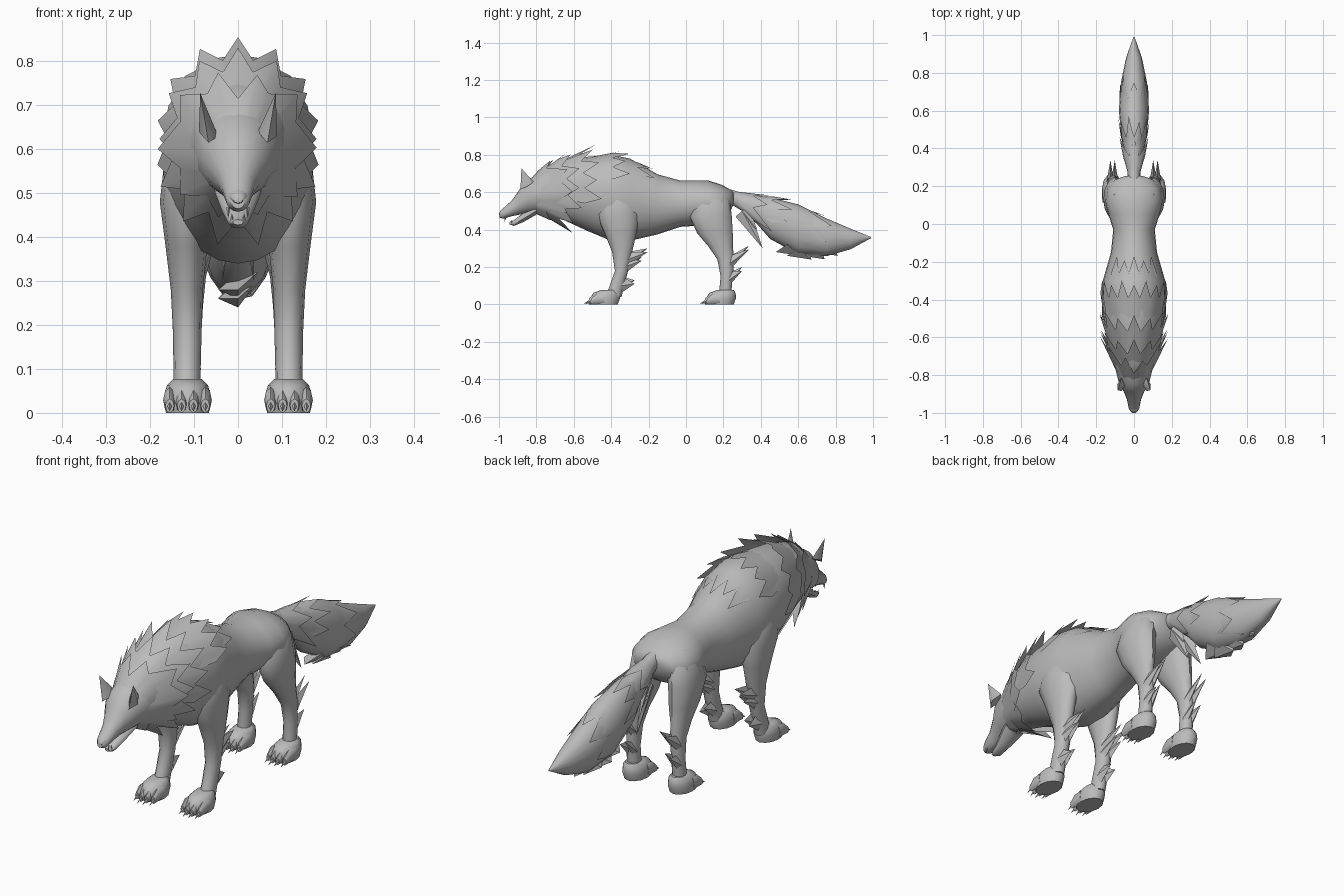
import bpy, bmesh, math
from mathutils import Vector

cube = bpy.data.objects.get("Cube")
if cube:
    bpy.data.objects.remove(cube)

fur = bpy.data.materials.new("grey_fur")
fur.use_nodes = True
fur.diffuse_color = (0.5, 0.5, 0.5, 1)
fur.node_tree.nodes["Principled BSDF"].inputs["Base Color"].default_value = fur.diffuse_color


def build(name, parts, angle=50):
    """Turn (points, faces) pieces into one smooth-shaded object."""
    bm = bmesh.new()
    for points, faces in parts:
        verts = [bm.verts.new(p) for p in points]
        for f in faces:
            bm.faces.new([verts[i] for i in f])
    bmesh.ops.recalc_face_normals(bm, faces=bm.faces)
    mesh = bpy.data.meshes.new(name)
    bm.to_mesh(mesh)
    bm.free()
    mesh.materials.append(fur)
    obj = bpy.data.objects.new(name, mesh)
    bpy.context.collection.objects.link(obj)
    bpy.ops.object.select_all(action='DESELECT')
    obj.select_set(True)
    bpy.context.view_layer.objects.active = obj
    bpy.ops.object.shade_smooth_by_angle(angle=math.radians(angle))


def loft(rings):
    """Skin a list of equal rings and cap both ends."""
    n = len(rings[0])
    points = [p for ring in rings for p in ring]
    faces = [(r * n + i, r * n + (i + 1) % n, (r + 1) * n + (i + 1) % n, (r + 1) * n + i)
             for r in range(len(rings) - 1) for i in range(n)]
    faces.append(tuple(range(n)))
    faces.append(tuple(range(len(points) - n, len(points))))
    return points, faces


def ellipse(centre, u, v, n=16):
    c, u, v = Vector(centre), Vector(u), Vector(v)
    return [c + u * math.sin(a) + v * math.cos(a)
            for a in (math.tau * i / n for i in range(n))]


def long_loft(profile, n=16):
    """Rows of (y, top, bottom, half width)."""
    return loft([ellipse((0, y, (t + b) / 2), (w, 0, 0), (0, 0, (t - b) / 2), n)
                 for y, t, b, w in profile])


def upright_loft(profile, side, shift=0):
    """Rows of (z, front, back, inner x, outer x)."""
    return loft([ellipse((side * (i + o) / 2, (f + b) / 2 + shift, z), ((o - i) / 2, 0, 0),
                         (0, (b - f) / 2, 0), 12) for z, f, b, i, o in profile])


def spike(base, tip, u, v):
    b, u, v = Vector(base), Vector(u), Vector(v)
    return ([b + u, b + v, b - u, b - v, Vector(tip)],
            [(0, 1, 4), (1, 2, 4), (2, 3, 4), (3, 0, 4), (0, 1, 2, 3)])


def sample(profile, y):
    y = min(max(y, profile[0][0]), profile[-1][0])
    for a, b in zip(profile, profile[1:]):
        if y <= b[0]:
            k = (y - a[0]) / (b[0] - a[0])
            return [p + (q - p) * k for p, q in zip(a, b)]


def fur_layer(profile, start, valley, tip, arc, teeth, lift_top, lift_side, sweep=0):
    """A zigzag-edged shell of fur that lifts off a long profile."""
    front, back = [], []
    for i in range(2 * teeth + 1):
        a = math.radians(arc) * (i / teeth - 1)
        lean = sweep * math.sin(a) ** 2
        lift = lift_side + (lift_top - lift_side) * abs(math.cos(a))
        end = tip if i % 2 else valley
        if i % 4 == 3:
            end = valley + (tip - valley) * 0.75
        rise = lift if i % 2 else lift * 0.4
        for row, y, h in ((front, start, -0.004), (back, end + lean, rise)):
            _, t, b, w = sample(profile, y)
            row.append(Vector(((w + h) * math.sin(a), y,
                               (t + b) / 2 + ((t - b) / 2 + h) * math.cos(a))))
    n = len(front)
    return front + back, [(i, i + 1, n + i + 1, n + i) for i in range(n - 1)]


# Torso, neck and rounded hips
torso = [(-.86, .64, .51, .06), (-.75, .74, .48, .105), (-.65, .77, .45, .13),
         (-.52, .79, .39, .158), (-.4, .8, .34, .172), (-.3, .78, .34, .165),
         (-.15, .695, .375, .122), (-.03, .662, .415, .11), (.05, .662, .42, .135),
         (.12, .662, .43, .152), (.19, .64, .46, .14), (.235, .615, .49, .1),
         (.255, .6, .54, .045)]
build("torso", [long_loft(torso, 24)])

# Mane layers from the cheeks back to the shoulders
build("cheek_ruff", [fur_layer(torso, -.86, -.79, -.72, 180, 10, .03, .04, .13)])
build("neck_mane", [fur_layer(torso, -.8, -.69, -.61, 180, 13, .055, .03, .06)])
build("chest_mane", [fur_layer(torso, -.7, -.57, -.48, 105, 9, .062, .015, .03)])
build("shoulder_mane", [fur_layer(torso, -.52, -.39, -.3, 65, 7, .04, .01)])
build("back_mane", [fur_layer(torso, -.38, -.26, -.17, 50, 5, .015, .004)])

# Head, lower jaw, nose and fangs
head = [(-.997, .49, .465, .014), (-.98, .512, .458, .027), (-.93, .557, .472, .037),
        (-.89, .615, .48, .053), (-.85, .668, .485, .078), (-.77, .7, .49, .098)]
build("head", [long_loft(head)])
jaw = [(-.945, .44, .428, .012), (-.92, .45, .42, .023), (-.87, .49, .44, .037),
       (-.8, .54, .48, .055)]
build("lower_jaw", [long_loft(jaw, 10)])
build("nose", [long_loft([(-1, .49, .478, .01), (-.985, .508, .47, .022),
                          (-.965, .512, .49, .018)], 10)])
build("fangs", [spike((s * x, y, z), (s * x, y - .004, z + h), (.005, 0, 0), (0, .005, 0))
                for s in (1, -1)
                for x, y, z, h in ((.022, -.965, .468, -.025), (.014, -.932, .435, .02))], 20)

# Bushy tail with ragged tufts and a ridge of points below
tail = [(.2, .625, .56, .03), (.3, .597, .5, .036), (.38, .583, .43, .05),
        (.45, .572, .35, .066), (.6, .535, .268, .08), (.75, .46, .258, .069),
        (.88, .405, .295, .042), (.99, .36, .355, .003)]
build("tail", [long_loft(tail)])
build("tail_tufts", [fur_layer(tail, .26, .36, .46, 150, 5, .012, .03),
                     fur_layer(tail, .4, .46, .57, 100, 6, .022, .006),
                     fur_layer(tail, .55, .66, .78, 180, 7, .012, .006)])
build("tail_underside", [spike((0, y, z + .04), (0, y + .07, z), (.045, 0, .02), (0, .06, .02))
                         for y, z in ((.54, .26), (.6, .24), (.67, .242), (.74, .26))])
build("tail_root_fur", [spike((s * .022, .3, .5), (s * .035, .3 + d, .3 + h),
                              (.02, 0, 0), (0, .035, .03))
                        for s in (1, -1) for d, h in ((.11, 0), (.08, .1))], 30)

# Limb shapes
fore = [(.64, -.42, -.32, .05, .12), (.57, -.47, -.27, .05, .168), (.48, -.48, -.25, .055, .178),
        (.38, -.435, -.265, .07, .165), (.28, -.395, -.288, .08, .153),
        (.18, -.38, -.31, .083, .148), (.1, -.408, -.33, .085, .147),
        (.04, -.43, -.345, .085, .147)]
hind = [(.62, .09, .18, .03, .11), (.56, .04, .235, .03, .147), (.47, .02, .245, .04, .162),
        (.38, .06, .25, .055, .152), (.31, .12, .25, .073, .143),
        (.24, .168, .258, .08, .14), (.15, .185, .25, .085, .142), (.04, .175, .24, .085, .145)]
paw = [(0, -.505, -.365, .066, .164), (.035, -.512, -.352, .061, .169),
       (.062, -.495, -.355, .068, .162), (.077, -.455, -.365, .082, .148)]
fore_tufts = [((-.325, .235), (-.205, .3)), ((-.33, .2), (-.235, .255)),
              ((-.345, .1), (-.275, .13))]
hind_tufts = [((.235, .22), (.338, .315)), ((.23, .13), (.3, .2))]

for side, label in ((1, "left"), (-1, "right")):
    # Ear: a flattened cone leaning outward
    build(label + "_ear", [spike((side * .067, -.85, .635), (side * .086, -.88, .728),
                                 (.022, 0, -.005), (0, .035, .02))], 60)
    for limb, shape, tufts, shift in (("front", fore, fore_tufts, 0),
                                      ("hind", hind, hind_tufts, .62)):
        name = label + "_" + limb
        build(name + "_leg", [upright_loft(shape, side)])
        build(name + "_paw", [upright_loft(paw, side, shift)])

        # Four toes, each ending in a claw
        toes, claws = [], []
        for k in range(4):
            x = side * .115 + (k - 1.5) * .027
            y = shift - .505 + abs(k - 1.5) * .012
            toes.append(loft([ellipse((x, y + d, h), (r, 0, 0), (0, 0, h), 8)
                              for d, h, r in ((.05, .031, .014), (.01, .029, .015),
                                              (-.02, .016, .01))]))
            claws.append(spike((x, y - .005, .022), (x, y - .048, .003),
                               (.008, 0, 0), (0, 0, .013)))
        build(name + "_toes", toes)
        build(name + "_claws", claws, 20)

        # Broad swept-back fur on the rear of the leg, in pairs
        build(name + "_leg_fur", [
            spike((side * x, by, bz), (side * x, ty, tz + dz), (.018, 0, 0), (0, .012, .045))
            for (by, bz), (ty, tz) in tufts for x, dz in ((.102, 0), (.125, -.02))], 30)
